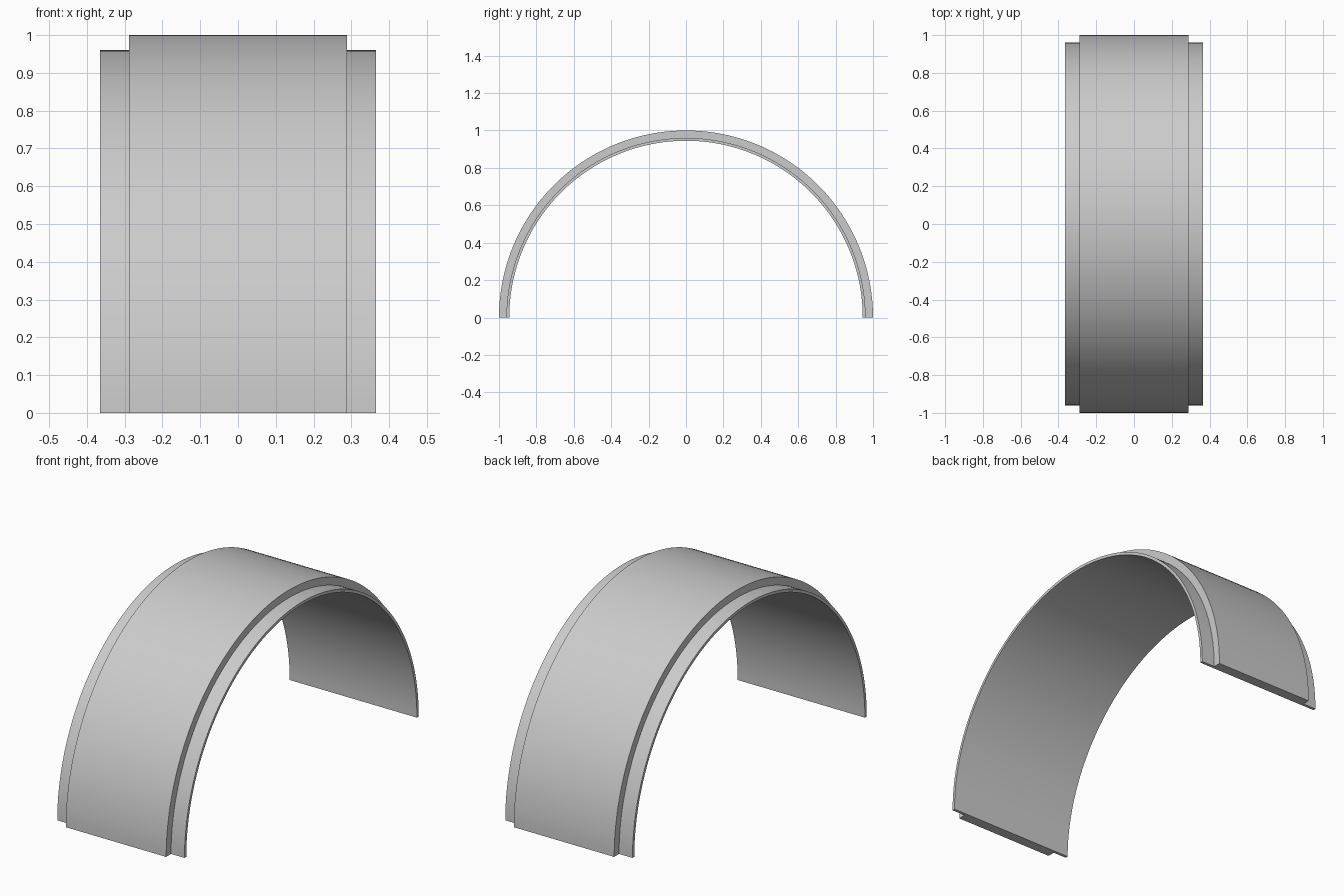
import bpy, bmesh
from math import pi, sin, cos, radians

cube = bpy.data.objects.get("Cube")
if cube:
    bpy.data.objects.remove(cube, do_unlink=True)

# Sizes of the arched shell
OUTER, LIP, INNER = 1.0, 0.96, 0.945
BODY_X, LIP_X = 0.288, 0.365
STEPS = 96

# Plain grey material
grey = bpy.data.materials.new("plain_grey")
grey.use_nodes = True
colour = (0.6, 0.6, 0.6, 1)
grey.diffuse_color = colour
grey.node_tree.nodes["Principled BSDF"].inputs["Base Color"].default_value = colour

# Stepped cross-section (x, radius): raised middle band with a thin lip on each side
half = [(LIP_X, INNER), (LIP_X, LIP), (BODY_X, LIP), (BODY_X, OUTER)]
profile = half + [(-x, r) for x, r in reversed(half)]

# Sweep the section through a half turn about the x axis
bm = bmesh.new()
rings = []
for i in range(STEPS + 1):
    a = pi * i / STEPS
    rings.append([bm.verts.new((x, -r * cos(a), r * sin(a))) for x, r in profile])
n = len(profile)
for a, b in zip(rings, rings[1:]):
    for j in range(n):
        k = (j + 1) % n
        bm.faces.new((a[j], a[k], b[k], b[j]))

# Flat feet closing both ends
bm.faces.new(rings[0])
bm.faces.new(rings[-1])
bmesh.ops.recalc_face_normals(bm, faces=bm.faces)

mesh = bpy.data.meshes.new("arched_shell")
bm.to_mesh(mesh)
bm.free()
mesh.materials.append(grey)
shell = bpy.data.objects.new("arched_shell", mesh)
bpy.context.collection.objects.link(shell)

# Smooth along the curve, sharp at the steps
bpy.ops.object.select_all(action="DESELECT")
shell.select_set(True)
bpy.context.view_layer.objects.active = shell
bpy.ops.object.shade_smooth_by_angle(angle=radians(30))
